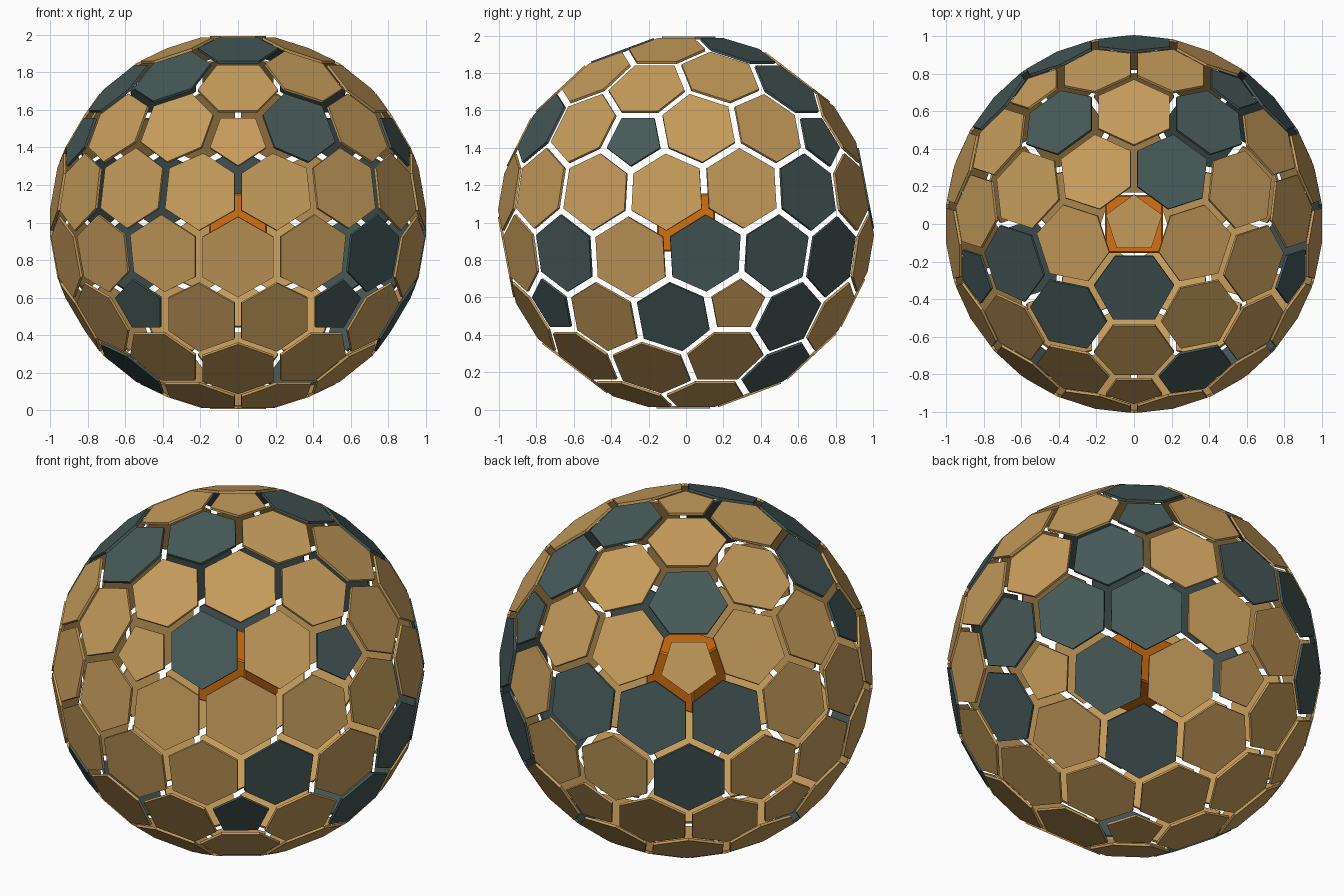
import bpy, bmesh, math
from mathutils import Vector
from itertools import combinations

if "Cube" in bpy.data.objects:
    bpy.data.objects.remove(bpy.data.objects["Cube"])

CENTRE = Vector((0, 0, 1))
THICK = 0.014


def material(name, rgb):
    m = bpy.data.materials.new(name)
    m.diffuse_color = (*rgb, 1)
    m.use_nodes = True
    m.node_tree.nodes["Principled BSDF"].inputs["Base Color"].default_value = m.diffuse_color
    return m


tan = material("tan_panel", (0.56, 0.33, 0.105))
slate = material("dark_slate_panel", (0.062, 0.10, 0.098))
orange = material("orange_core", (0.66, 0.165, 0.006))


def direction(az, z):
    a, r = math.radians(az), math.sqrt(1 - z * z)
    return Vector((r * math.cos(a), r * math.sin(a), z))


# Icosahedron corners: poles plus two staggered rings of five
h = 1 / math.sqrt(5)
ico = [Vector((0, 0, 1)), Vector((0, 0, -1))]
ico += [direction(-90 + 72 * k, h) for k in range(5)]
ico += [direction(-54 + 72 * k, -h) for k in range(5)]

# Split every triangle in three along each side: 92 panel centres
points = []
for tri in combinations(ico, 3):
    if any((a - b).length > 1.1 for a, b in combinations(tri, 2)):
        continue
    for i in range(4):
        for j in range(4 - i):
            p = (tri[0] * i + tri[1] * j + tri[2] * (3 - i - j)).normalized()
            if all((p - q).length > 0.05 for q in points):
                points.append(p)

# Dark panels, as height of the ring: azimuths in degrees
dark_rings = {
    0.939: (-90, 54), 0.795: (234,), 0.727: (54, 126, 198), 0.515: (-67.6,),
    0.447: (-18, 54, 198), 0.188: (90,), 0.172: (42.2, 114.2, 137.8),
    -0.172: (-42.2, 6.2, 29.8), -0.188: (54, 126), -0.447: (-54, 234),
    -0.515: (-4.4, 40.4), -0.795: (54, 198),
}
dark = [direction(a, z) for z, azs in dark_rings.items() for a in azs]


def panel_outline(p):
    """Flat, shrunken outline of the cell around p on the unit sphere."""
    u = p.orthogonal().normalized()
    v = p.cross(u)
    near = [q for q in points if 0.01 < (q - p).length < 0.48]
    near.sort(key=lambda q: math.atan2(q.dot(v), q.dot(u)))
    ring = [(p + q + near[(i + 1) % len(near)]).normalized()
            for i, q in enumerate(near)]
    mid = sum(ring, Vector()) / len(ring)
    normal = sum((a.cross(ring[(i + 1) % len(ring)])
                  for i, a in enumerate(ring)), Vector()).normalized()
    shrink = 0.82 if len(ring) == 5 else 0.90
    flat = [c - normal * (c - mid).dot(normal) for c in ring]
    return [mid + (c - mid) * shrink for c in flat], normal


outlines = [(p, *panel_outline(p)) for p in points]
scale = 1 / max(c.x for _, ring, _ in outlines for c in ring)


def finish(bm, name, mat):
    bmesh.ops.recalc_face_normals(bm, faces=bm.faces)
    me = bpy.data.meshes.new(name)
    bm.to_mesh(me)
    bm.free()
    me.materials.append(mat)
    ob = bpy.data.objects.new(name, me)
    ob.location = CENTRE
    bpy.context.collection.objects.link(ob)
    return ob


# Shell of thin separate plates, grouped by colour and shape
for sides, shape in ((6, "hexagon"), (5, "pentagon")):
    for is_dark, mat, word in ((False, tan, "tan"), (True, slate, "dark")):
        bm = bmesh.new()
        for p, ring, n in outlines:
            if len(ring) != sides or any((p - d).length < 0.1 for d in dark) != is_dark:
                continue
            top = [bm.verts.new(c * scale) for c in ring]
            low = [bm.verts.new(c * scale - n * THICK) for c in ring]
            bm.faces.new(top)
            bm.faces.new(low[::-1])
            for i in range(sides):
                j = (i + 1) % sides
                bm.faces.new((top[j], top[i], low[i], low[j]))
        finish(bm, f"{word}_{shape}_panels", mat)

# Floating core cube with softened edges
bm = bmesh.new()
bmesh.ops.create_cube(bm, size=0.31)
bmesh.ops.bevel(bm, geom=bm.edges[:], offset=0.008, segments=1, affect='EDGES')
finish(bm, "core_cube", orange)
